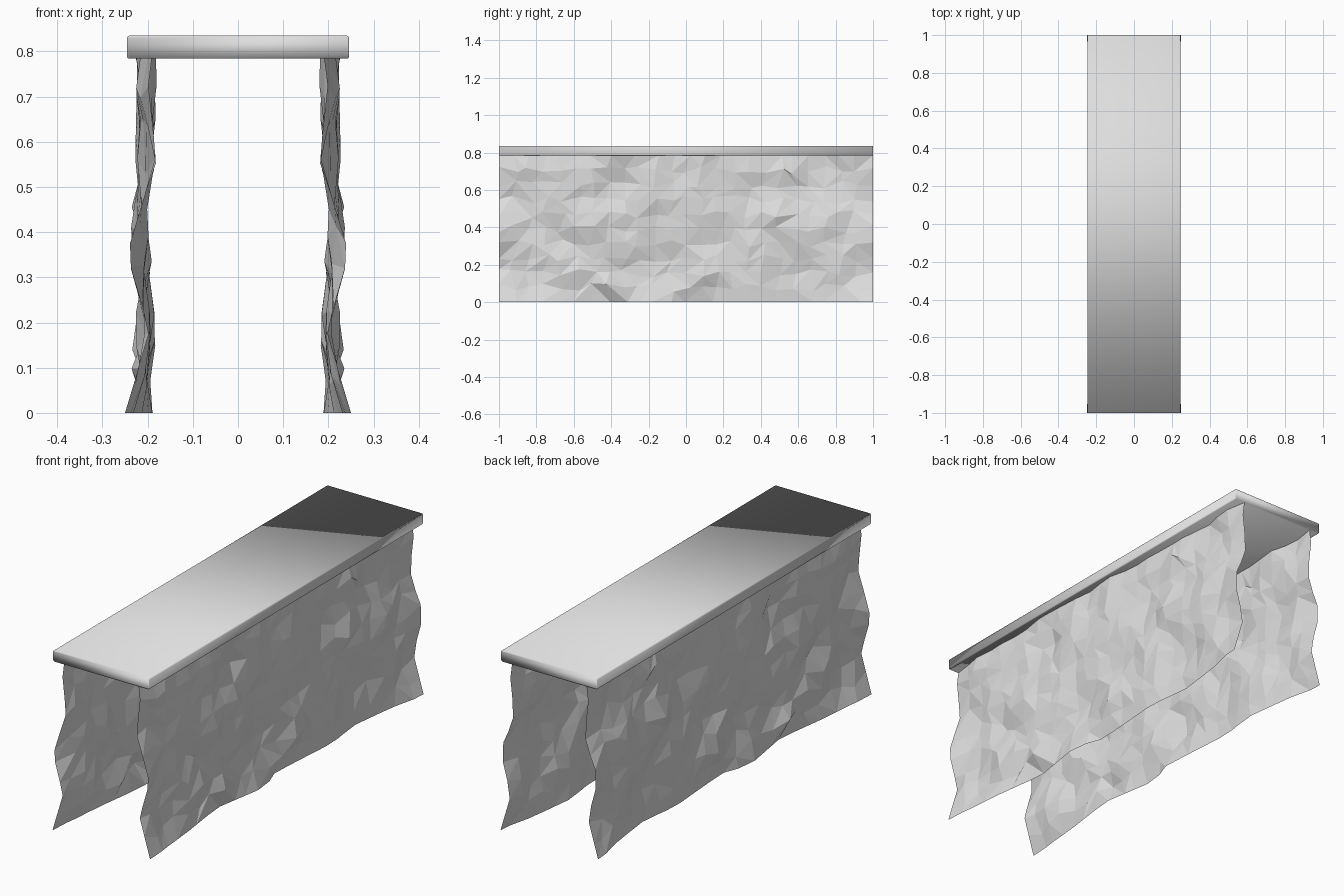
import bpy, bmesh, math, random
from mathutils import Vector, noise

cube = bpy.data.objects.get("Cube")
if cube:
    bpy.data.objects.remove(cube, do_unlink=True)

HALF_LENGTH, TOP_Z, SLAB_BASE, HALF_WIDTH = 1.0, 0.835, 0.784, 0.246
COLUMNS, ROWS = 24, 10

stone = bpy.data.materials.new("pale_grey_stone")
stone.use_nodes = True
grey = (0.73, 0.73, 0.73, 1)
stone.diffuse_color = grey
stone.node_tree.nodes["Principled BSDF"].inputs["Base Color"].default_value = grey


def finish(name, bm, smooth):
    mesh = bpy.data.meshes.new(name)
    for face in bm.faces:
        face.smooth = smooth
    bm.to_mesh(mesh)
    bm.free()
    mesh.materials.append(stone)
    bpy.context.collection.objects.link(bpy.data.objects.new(name, mesh))


def interpolate(points, t):
    for (a, va), (b, vb) in zip(points, points[1:]):
        if t <= b:
            return va + (vb - va) * (t - a) / (b - a)
    return points[-1][1]


# Wavy outline shared by both ends of a panel: (height, distance from centre)
END_LINE = [(0, .25), (.1, .22), (.2, .19), (.27, .235), (.4, .24),
            (.5, .195), (.58, .175), (.67, .205), (.79, .19)]
# Wavy foot of a panel: (y, distance from centre)
FOOT_LINE = [(-1, .25), (-.7, .225), (-.42, .187), (-.13, .235), (0, .187),
             (.2, .2), (.39, .215), (.57, .187), (.8, .215), (1, .25)]
# Furthest reach of the relief at each height
OUTER_LINE = [(0, .25), (.08, .245), (.2, .225), (.26, .238), (.4, .243),
              (.5, .235), (.58, .225), (.65, .228), (.79, .23)]
# Pronounced lumps: (y, height, offset)
LUMPS = [(-.4, .09, .05), (-.55, .37, .02), (.85, .46, .03), (.45, .48, .015)]


def panel_depth(y, z):
    # Soft stone relief, drawn towards the outline near the ends and foot
    x = .209 + .042 * noise.noise(Vector((y * 5.5, z * 6, 3.7)))
    x = min(max(x, .18), interpolate(OUTER_LINE, z))
    foot = max(0, 1 - z / .12)
    x += (interpolate(FOOT_LINE, y) - x) * foot
    for ly, lz, amount in LUMPS:
        bump = math.exp(-((y - ly) ** 2 + (z - lz) ** 2) / .005)
        x += amount * bump * min(1, z / .06)
    end = max(0, 1 - (1 - abs(y)) / .15)
    x += (interpolate(END_LINE, z) - x) * end
    return min(x, .257)


def rough_panel(name, side):
    random.seed(5)
    bm = bmesh.new()
    grid = []
    for i in range(COLUMNS + 1):
        column = []
        for j in range(ROWS + 1):
            y = -1 + 2 * i / COLUMNS
            z = SLAB_BASE * j / ROWS
            dy, dz = random.uniform(-.024, .024), random.uniform(-.022, .022)
            if 0 < i < COLUMNS:
                y += dy
            if 0 < j < ROWS:
                z += dz
            column.append(bm.verts.new((side * panel_depth(y, z), y, z)))
        grid.append(column)
    for i in range(COLUMNS):
        for j in range(ROWS):
            a, b = grid[i][j], grid[i + 1][j]
            c, d = grid[i + 1][j + 1], grid[i][j + 1]
            # Random diagonals give irregular chipped facets
            if random.random() < .5:
                triangles = [(a, b, c), (a, c, d)]
            else:
                triangles = [(a, b, d), (b, c, d)]
            for tri in triangles:
                bm.faces.new(tri if side > 0 else tri[::-1])
    finish(name, bm, False)


rough_panel("left_panel", 1)
rough_panel("right_panel", -1)

# Long slab with softly rounded long edges
bm = bmesh.new()
bmesh.ops.create_cube(bm, size=1)
for v in bm.verts:
    v.co.x *= 2 * HALF_WIDTH
    v.co.y *= 2 * HALF_LENGTH
    v.co.z = TOP_Z if v.co.z > 0 else SLAB_BASE
long_edges = [e for e in bm.edges
              if abs(e.verts[0].co.y - e.verts[1].co.y) > 1]
bmesh.ops.bevel(bm, geom=long_edges, offset=.006, segments=3,
                profile=.5, affect='EDGES')
bmesh.ops.recalc_face_normals(bm, faces=bm.faces)
finish("top_slab", bm, True)
